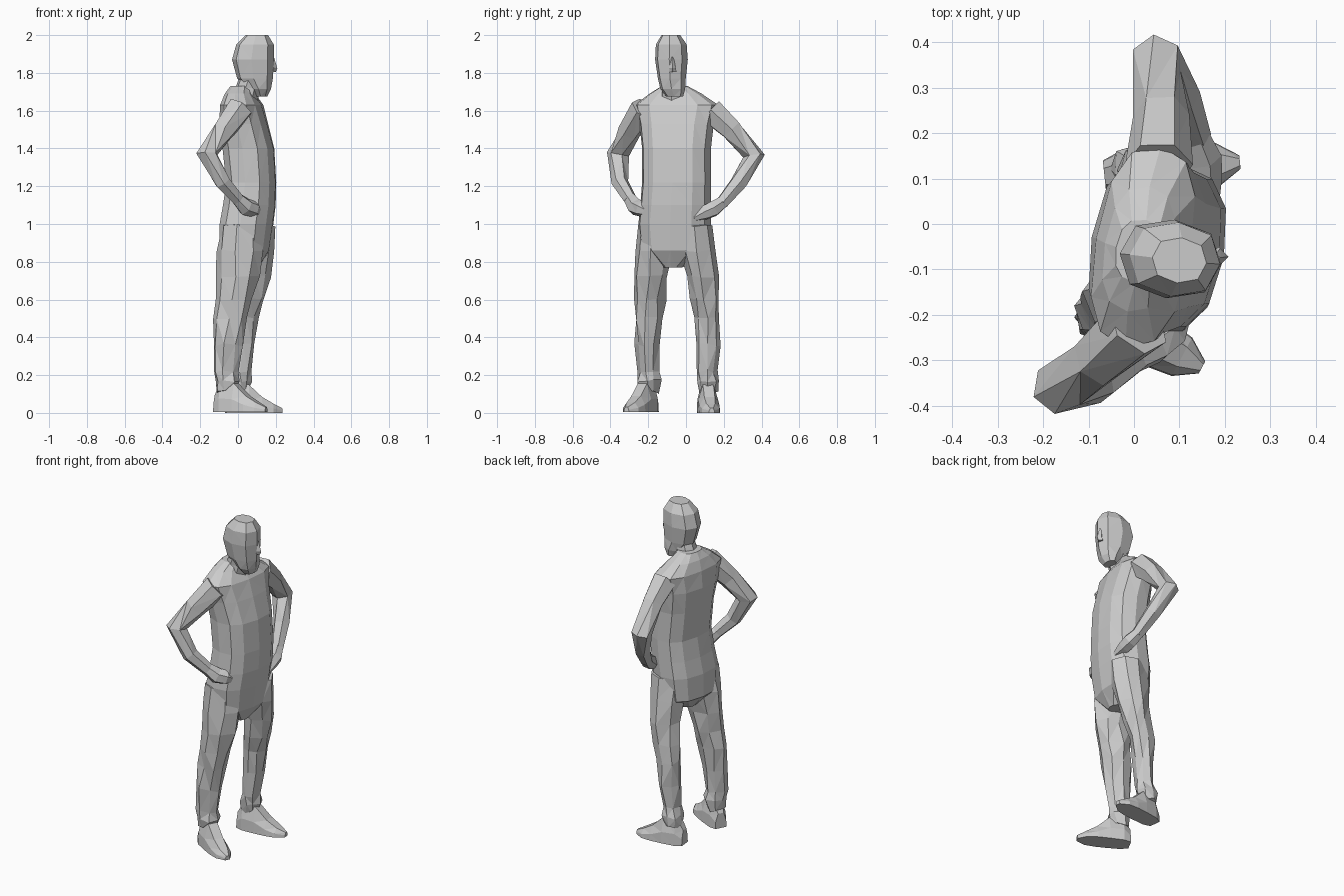
import bpy, bmesh, math, random
from mathutils import Vector, Matrix

random.seed(4)


def skin(name, rings):
    """Join equal-length rings of points into a closed, triangulated, flat-faced mesh."""
    bm = bmesh.new()
    vr = [[bm.verts.new(p) for p in ring] for ring in rings]
    n = len(vr[0])
    for a, b in zip(vr, vr[1:]):
        for i in range(n):
            j = (i + 1) % n
            bm.faces.new((a[i], a[j], b[j], b[i]))
    bm.faces.new(vr[0][::-1])
    bm.faces.new(vr[-1])
    bmesh.ops.triangulate(bm, faces=bm.faces[:])
    bmesh.ops.recalc_face_normals(bm, faces=bm.faces[:])
    me = bpy.data.meshes.new(name)
    bm.to_mesh(me)
    bm.free()
    ob = bpy.data.objects.new(name, me)
    bpy.context.collection.objects.link(ob)
    return ob


def loft(name, sections, n=8, yaw=0, power=1.0, jitter=0.0):
    """Stack of horizontal rounded sections (cx, cy, z, rx, ry)."""
    rot = Matrix.Rotation(math.radians(yaw), 3, 'Z')
    rings = []
    for cx, cy, z, rx, ry in sections:
        ring = []
        for i in range(n):
            a = 2 * math.pi * i / n
            c, s = math.cos(a), math.sin(a)
            p = Vector((rx * math.copysign(abs(c) ** power, c),
                        ry * math.copysign(abs(s) ** power, s), 0))
            p = rot @ p + Vector((cx, cy, z))
            ring.append(p + Vector([random.uniform(-jitter, jitter) for _ in range(3)]))
        rings.append(ring)
    return skin(name, rings)


def tube(name, path, n=6):
    """Limb following points (x, y, z, radius)."""
    pts = [Vector(p[:3]) for p in path]
    rings = []
    for k, p in enumerate(pts):
        d = (pts[min(k + 1, len(pts) - 1)] - pts[max(k - 1, 0)]).normalized()
        u = d.cross(Vector((1, 0, 0.9))).normalized()
        v = d.cross(u)
        if k and u.dot(prev) < 0:
            u, v = -u, -v
        prev = u
        r = path[k][3]
        rings.append([p + r * (math.cos(2 * math.pi * i / n) * u + math.sin(2 * math.pi * i / n) * v)
                      for i in range(n)])
    return skin(name, rings)


def shoe(name, heel, angle, base):
    """Wedge shoe from heel to pointed toe: (distance, half width, height)."""
    m = Matrix.Translation((heel[0], heel[1], base)) @ Matrix.Rotation(math.radians(angle), 4, 'Z')
    rings = []
    for t, w, h in ((0, .035, .09), (.04, .052, .16), (.12, .056, .15), (.19, .056, .085),
                    (.25, .048, .05), (.30, .015, .025)):
        prof = [(-w, 0), (w, 0), (w * .95, h * .45), (w * .5, h), (-w * .5, h), (-w * .95, h * .45)]
        rings.append([m @ Vector((t, y, z)) for y, z in prof])
    return skin(name, rings)


# torso, turned slightly
loft("torso", [
    (.05, -.07, .77, .06, .05), (.035, -.06, .86, .13, .18), (.045, -.06, 1.0, .14, .195),
    (.06, -.055, 1.1, .137, .19), (.07, -.05, 1.22, .13, .185), (.055, -.05, 1.4, .135, .185),
    (.03, -.05, 1.53, .125, .20), (.02, -.05, 1.63, .105, .225), (.01, -.055, 1.69, .075, .14),
    (.015, -.06, 1.73, .055, .07)], n=12, yaw=-10, power=.8)

# neck, head and nose
loft("neck", [(.02, -.06, 1.64, .085, .085), (.05, -.07, 1.72, .065, .062),
              (.08, -.075, 1.8, .065, .06)], yaw=-10)
loft("head", [(.125, -.06, 1.675, .03, .045), (.115, -.07, 1.715, .06, .066),
              (.09, -.075, 1.77, .095, .074), (.08, -.077, 1.87, .112, .087),
              (.09, -.078, 1.95, .10, .082), (.10, -.08, 2.0, .06, .05)], yaw=-6, power=.85)
loft("nose", [(.185, -.07, 1.805, .016, .02), (.19, -.072, 1.825, .018, .018),
              (.18, -.074, 1.885, .01, .008)], n=4)

# arms with hands on the hips
tube("right_arm", [(.01, -.22, 1.61, .075), (-.08, -.30, 1.49, .062), (-.165, -.36, 1.37, .06),
                   (-.08, -.35, 1.22, .045), (.0, -.295, 1.13, .036)])
tube("left_arm", [(.055, .13, 1.60, .075), (.06, .24, 1.50, .062), (.05, .36, 1.36, .058),
                  (.10, .28, 1.22, .047), (.135, .19, 1.11, .036)])
tube("right_hand", [(-.01, -.30, 1.14, .034), (.04, -.265, 1.09, .047), (.08, -.235, 1.08, .043),
                    (.11, -.19, 1.06, .02)])
tube("left_hand", [(.13, .20, 1.12, .034), (.15, .145, 1.08, .044), (.155, .10, 1.06, .04),
                   (.17, .04, 1.03, .018)])

# trouser legs with creased facets
loft("right_leg", [
    (.02, -.16, .99, .11, .10), (.01, -.168, .86, .122, .10), (.0, -.18, .72, .112, .087),
    (-.02, -.19, .60, .095, .08), (-.04, -.195, .50, .088, .074), (-.055, -.20, .36, .072, .066),
    (-.065, -.20, .22, .06, .058), (-.06, -.20, .17, .066, .064), (-.065, -.20, .11, .052, .05)],
    yaw=-10, jitter=.009)
loft("left_leg", [
    (.08, .04, .99, .11, .095), (.085, .06, .86, .105, .10), (.08, .085, .72, .092, .084),
    (.06, .10, .60, .08, .074), (.04, .115, .50, .072, .067), (.03, .115, .36, .062, .06),
    (.015, .11, .22, .053, .053), (.012, .115, .17, .06, .06), (.0, .115, .11, .05, .048)],
    jitter=.009)

# shoes
shoe("right_shoe", (-.115, -.175), -28, .005)
shoe("left_shoe", (-.065, .105), 6, 0)
